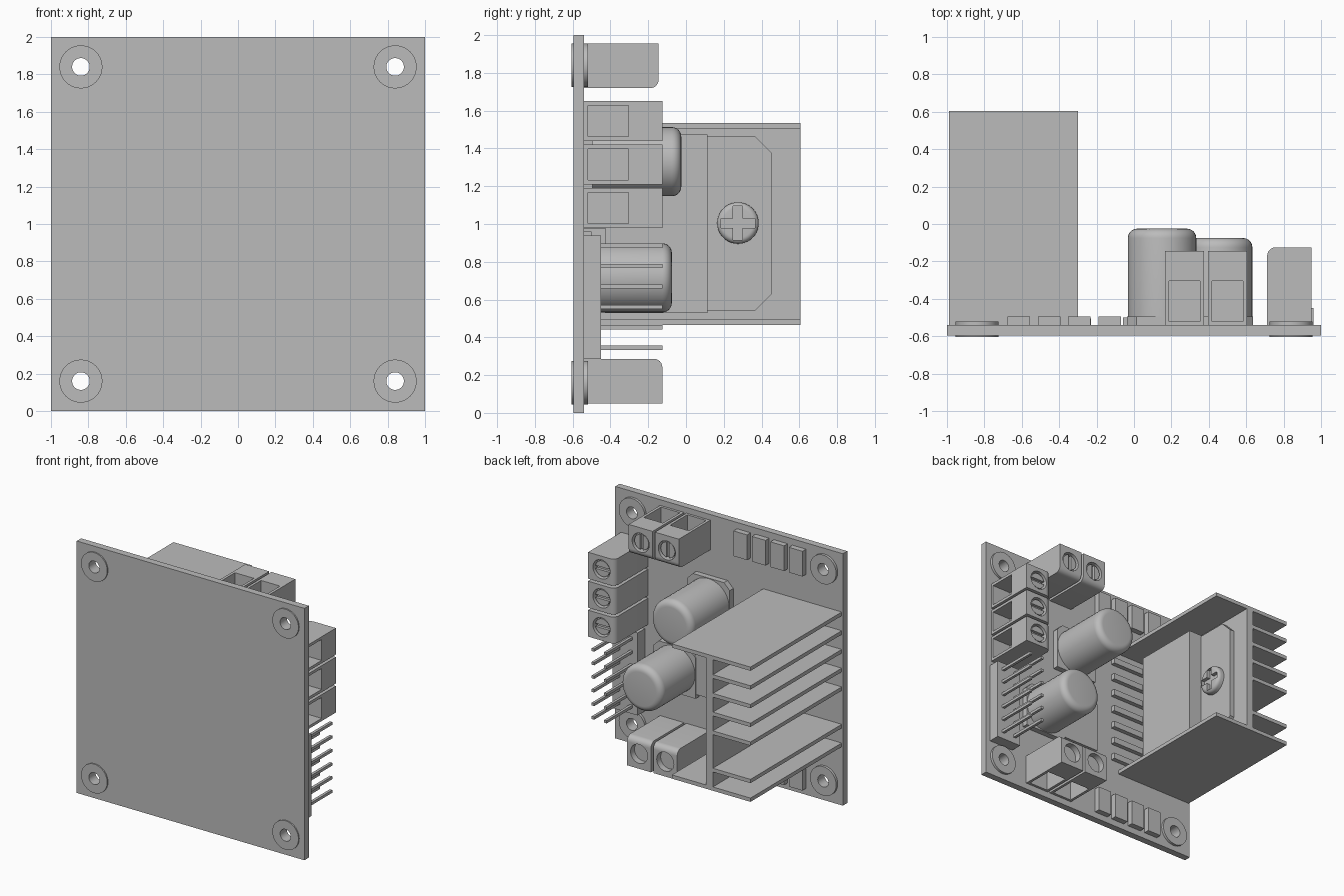
import bpy, bmesh, math
from mathutils import Matrix, Vector

cube = bpy.data.objects.get("Cube")
if cube:
    bpy.data.objects.remove(cube, do_unlink=True)

grey = bpy.data.materials.new("plain_grey")
grey.use_nodes = True
GREY = (0.5, 0.5, 0.5, 1)
grey.diffuse_color = GREY
grey.node_tree.nodes["Principled BSDF"].inputs["Base Color"].default_value = GREY

BACK = -0.54  # rear face of the board, where parts are mounted


def finish(name, bm):
    bmesh.ops.recalc_face_normals(bm, faces=bm.faces)
    mesh = bpy.data.meshes.new(name)
    bm.to_mesh(mesh)
    bm.free()
    mesh.materials.append(grey)
    obj = bpy.data.objects.new(name, mesh)
    bpy.context.collection.objects.link(obj)
    return obj


def box(name, x, y, z):
    bm = bmesh.new()
    bmesh.ops.create_cube(bm, size=1)
    for v in bm.verts:
        v.co = [lo + (hi - lo) * (c + 0.5) for c, (lo, hi) in zip(v.co, (x, y, z))]
    return finish(name, bm)


def prism(name, points, step):
    """Extrude a flat outline along a vector."""
    bm = bmesh.new()
    face = bm.faces.new([bm.verts.new(p) for p in points])
    made = bmesh.ops.extrude_face_region(bm, geom=[face])["geom"]
    bmesh.ops.translate(bm, vec=Vector(step), verts=[g for g in made if isinstance(g, bmesh.types.BMVert)])
    return finish(name, bm)


def lathe(name, profile, at=(0, 0, 0), closed=False):
    """Turn a (radius, y) profile about the y axis."""
    bm = bmesh.new()
    verts = [bm.verts.new((r, y, 0)) for r, y in profile]
    edges = [bm.edges.new(pair) for pair in zip(verts, verts[1:])]
    if closed:
        edges.append(bm.edges.new((verts[-1], verts[0])))
    bmesh.ops.spin(bm, geom=verts + edges, axis=(0, 1, 0), cent=(0, 0, 0),
                   steps=40, angle=math.tau)
    bmesh.ops.remove_doubles(bm, verts=bm.verts, dist=0.0001)
    bmesh.ops.translate(bm, vec=Vector(at), verts=bm.verts)
    obj = finish(name, bm)
    smooth(obj)
    return obj


def select(obj):
    bpy.ops.object.select_all(action="DESELECT")
    obj.select_set(True)
    bpy.context.view_layer.objects.active = obj


def smooth(obj):
    select(obj)
    bpy.ops.object.shade_smooth_by_angle(angle=math.radians(35))


def cut(obj, *cutters):
    for c in cutters:
        select(obj)
        mod = obj.modifiers.new("cut", "BOOLEAN")
        mod.operation, mod.solver, mod.object = "DIFFERENCE", "EXACT", c
        bpy.ops.object.modifier_apply(modifier=mod.name)
        bpy.data.objects.remove(c, do_unlink=True)


def disc(r, y0, y1):
    return [(0, y0), (r, y0), (r, y1), (0, y1)]


def arc(cx, cy, r, start, end, n=6):
    return [(cx + r * math.cos(math.radians(start + (end - start) * i / n)),
             cy + r * math.sin(math.radians(start + (end - start) * i / n))) for i in range(n + 1)]


# Circuit board with ringed mounting holes
board = box("board", (-1, 1), (-0.595, BACK), (0, 2))
for x in (-0.84, 0.84):
    for z in (0.16, 1.84):
        cut(board, lathe("hole_cutter", disc(0.06, -0.7, -0.4), (x, 0, z)))
        lathe("mounting_ring", [(0.047, -0.605), (0.115, -0.605), (0.115, -0.52), (0.047, -0.52)],
              (x, 0, z), closed=True)


# Screw terminals: wire opening towards local +x, screw towards +y
def terminal(name, x, z, height, turn, with_screw=True):
    place = Matrix.Translation((x, BACK, z)) @ Matrix.Rotation(math.radians(turn), 4, "Y")
    hw, r = 0.118, 0.045
    outline = [(-hw, 0), (hw, 0), (hw, height)] + arc(-hw + r, height - r, r, 90, 180)
    body = prism(name, [(a, b, -0.105) for a, b in outline], (0, 0, 0.21))
    cut(body, box("opening_cutter", (-0.05, 0.3), (0.02, 0.235), (-0.083, 0.083)),
        lathe("recess_cutter", disc(0.075, height - 0.05, height + 0.1)))
    smooth(body)
    body.matrix_world = place
    if with_screw:
        head = lathe(name + "_screw", disc(0.062, height - 0.06, height - 0.012))
        cut(head, box("slot_cutter", (-0.1, 0.1), (height - 0.035, height), (-0.012, 0.012)))
        head.matrix_world = place


for z in (1.085, 1.315, 1.545):
    terminal("side_terminal", 0.83, z, 0.415, 0)
for x in (0.27, 0.5):
    terminal("top_terminal", x, 1.837, 0.395, -90)
    terminal("bottom_terminal", x, 0.168, 0.415, 90, with_screw=False)

# Pin header
box("pin_header", (0.74, 0.96), (BACK, -0.45), (0.285, 0.94))
for row in range(6):
    z = 0.345 + row * 0.108
    for x in (0.795, 0.905):
        box("header_pin", (x - 0.011, x + 0.011), (-0.46, -0.125), (z - 0.011, z + 0.011))

# Capacitors on bases with two clipped corners
for x, z, top in ((0.15, 1.33, -0.025), (0.45, 0.715, -0.075)):
    h, c = 0.187, 0.05
    base = [(-h, -h), (h, -h), (h, h - c), (h - c, h), (c - h, h), (-h, h - c)]
    prism("capacitor_base", [(x + a, BACK, z + b) for a, b in base], (0, 0.045, 0))
    lathe("capacitor", [(0, BACK), (0.183, BACK)] + arc(0.133, top - 0.05, 0.05, 0, 90) + [(0, top)],
          (x, 0, z))

# Flat chips
box("control_chip", (-0.06, 0.27), (BACK, -0.5), (0.56, 0.96))
for i in range(4):
    x = -0.13 - i * 0.162
    for z in (0.15, 1.85):
        box("small_chip", (x - 0.06, x + 0.06), (BACK, -0.495), (z - 0.1, z + 0.1))

# Heatsink: upright wall, full-depth end plates and fins with one gap
END = 0.605
box("heatsink_wall", (-0.66, -0.6), (BACK, END), (0.48, 1.52))
for i in (0, 1, 2, 3, 4, 6, 7):
    z = 1.52 - i * 0.1486
    inner = -0.3 if i in (0, 7) else -0.65
    box("heatsink_fin", (-0.99, inner), (BACK, END), (z - 0.015, z + 0.015))

# Power package: body, clipped tab and leads
box("power_body", (-0.6, -0.45), (-0.43, 0.115), (0.53, 1.475))
tab = [(0, 0.54), (0.365, 0.54), (0.455, 0.63), (0.455, 1.375), (0.365, 1.465), (0, 1.465)]
prism("power_tab", [(-0.6, y, z) for y, z in tab], (0.04, 0, 0))
for i in range(7):
    z = 0.585 + i * 0.138
    box("lead_foot", (-0.54, -0.23), (BACK, -0.505), (z - 0.024, z + 0.024))
    box("lead_riser", (-0.54, -0.505), (BACK, -0.42), (z - 0.024, z + 0.024))

# Cross-head screw holding the tab
screw = lathe("tab_screw", [(0, -0.01), (0.11, -0.01), (0.11, 0.025)]
              + arc(0.08, 0.025, 0.03, 0, 90)[1:] + [(0, 0.055)])
cut(screw, box("cross_cutter", (-0.09, 0.09), (0.025, 0.1), (-0.025, 0.025)),
    box("cross_cutter", (-0.025, 0.025), (0.025, 0.1), (-0.09, 0.09)))
screw.matrix_world = Matrix.Translation((-0.56, 0.275, 1.005)) @ Matrix.Rotation(-math.pi / 2, 4, "Z")
